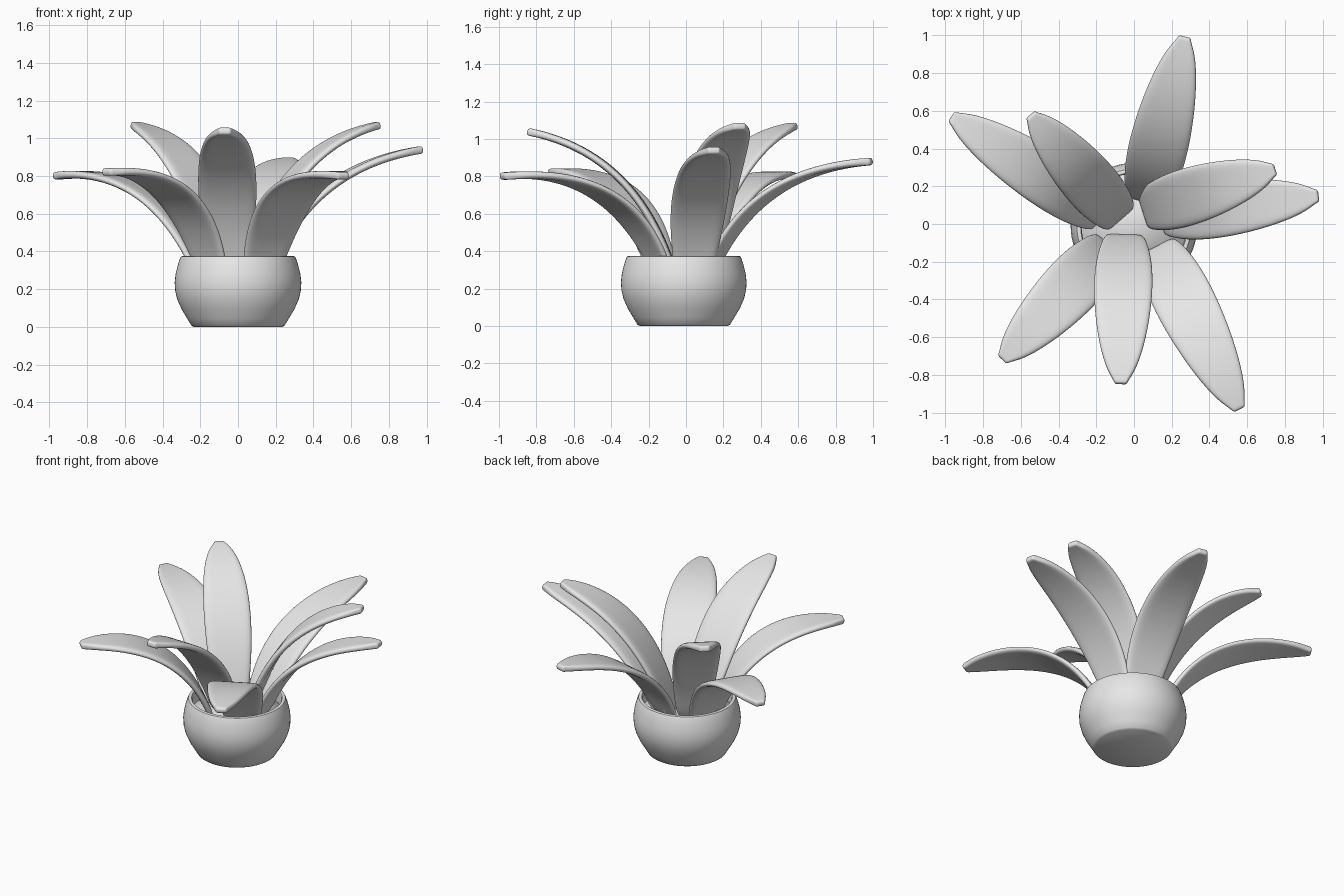
import bpy
import bmesh
import math
from mathutils import Vector

if "Cube" in bpy.data.objects:
    bpy.data.objects.remove(bpy.data.objects["Cube"], do_unlink=True)

grey = bpy.data.materials.new("plain grey")
grey.use_nodes = True
grey.diffuse_color = (0.8, 0.8, 0.8, 1)
grey.node_tree.nodes["Principled BSDF"].inputs["Base Color"].default_value = (0.8, 0.8, 0.8, 1)


def make_object(name, bm):
    bmesh.ops.recalc_face_normals(bm, faces=bm.faces)
    for face in bm.faces:
        face.smooth = True
    mesh = bpy.data.meshes.new(name)
    bm.to_mesh(mesh)
    bm.free()
    mesh.materials.append(grey)
    obj = bpy.data.objects.new(name, mesh)
    bpy.context.collection.objects.link(obj)
    return obj


def lathe(name, profile, y, sides=64):
    """Spin a radius/height profile around the vertical axis, closing both ends."""
    bm = bmesh.new()
    rings = []
    for r, z in profile:
        angles = [math.tau * i / sides for i in range(sides)]
        rings.append([bm.verts.new((r * math.cos(a), y + r * math.sin(a), z)) for a in angles])
    for low, high in zip(rings, rings[1:]):
        for i in range(sides):
            j = (i + 1) % sides
            bm.faces.new((low[i], low[j], high[j], high[i]))
    bm.faces.new(rings[0])
    bm.faces.new(rings[-1])
    return make_object(name, bm)


def leaf(name, base, tip, control_z, half_width):
    """Arching tongue-shaped leaf, narrow at the base and round at the tip."""
    start = Vector((*base, 0.27))
    end = Vector(tip)
    bend = start.lerp(end, 0.25)
    bend.z = control_z
    along = end - start
    side = Vector((-along.y, along.x, 0)).normalized()
    rows, columns = 14, 4
    bm = bmesh.new()
    grid = []
    for k in range(rows + 1):
        t = 1 - (1 - k / rows) ** 1.5
        centre = start * (1 - t) ** 2 + bend * 2 * t * (1 - t) + end * t * t
        if t < 0.45:
            width = 1 - 0.35 * ((0.45 - t) / 0.45) ** 2
        else:
            width = max(0.2, math.sqrt(max(0, 1 - ((t - 0.45) / 0.55) ** 2)))
        offsets = [half_width * width * (2 * c / columns - 1) for c in range(columns + 1)]
        grid.append([bm.verts.new(centre + side * o) for o in offsets])
    for low, high in zip(grid, grid[1:]):
        for c in range(columns):
            bm.faces.new((low[c], low[c + 1], high[c + 1], high[c]))
    obj = make_object(name, bm)
    solid = obj.modifiers.new("thickness", "SOLIDIFY")
    solid.thickness = 0.04
    solid.offset = 0
    smooth = obj.modifiers.new("rounding", "SUBSURF")
    smooth.levels = smooth.render_levels = 2
    return obj


# Rounded bowl with a thin rim
pot_profile = [
    (0.235, 0), (0.248, 0.008), (0.27, 0.045), (0.3, 0.095), (0.322, 0.145),
    (0.333, 0.19), (0.336, 0.235), (0.331, 0.28), (0.32, 0.325), (0.309, 0.36),
    (0.303, 0.372), (0.295, 0.375), (0.283, 0.373), (0.278, 0.36), (0.285, 0.26),
]
pot = lathe("pot", pot_profile, -0.012)
bpy.ops.object.select_all(action="DESELECT")
pot.select_set(True)
bpy.context.view_layer.objects.active = pot
bpy.ops.object.shade_smooth_by_angle(angle=math.radians(40))

# Filling inside the bowl
lathe("soil", [(0.283, 0.265), (0.28, 0.285)], -0.012)

# Leaves: base position, tip position, arch height, half width
leaf("back_leaf", (0.06, 0.12), (0.27, 0.995, 0.88), 0.84, 0.16)
leaf("back_right_outer_leaf", (-0.17, 0.05), (-0.97, 0.57, 0.8), 0.87, 0.155)
leaf("back_right_inner_leaf", (-0.07, 0.03), (-0.55, 0.58, 1.07), 0.97, 0.15)
leaf("left_upper_leaf", (0.05, 0.07), (0.75, 0.29, 1.07), 0.96, 0.155)
leaf("left_lower_leaf", (0.15, 0.04), (0.98, 0.15, 0.94), 0.85, 0.155)
leaf("front_left_leaf", (0.12, -0.12), (0.56, -0.985, 0.8), 0.87, 0.165)
leaf("front_leaf", (-0.05, -0.06), (-0.07, -0.85, 1.04), 0.93, 0.158)
leaf("front_right_leaf", (-0.13, -0.12), (-0.7, -0.72, 0.82), 0.87, 0.16)
